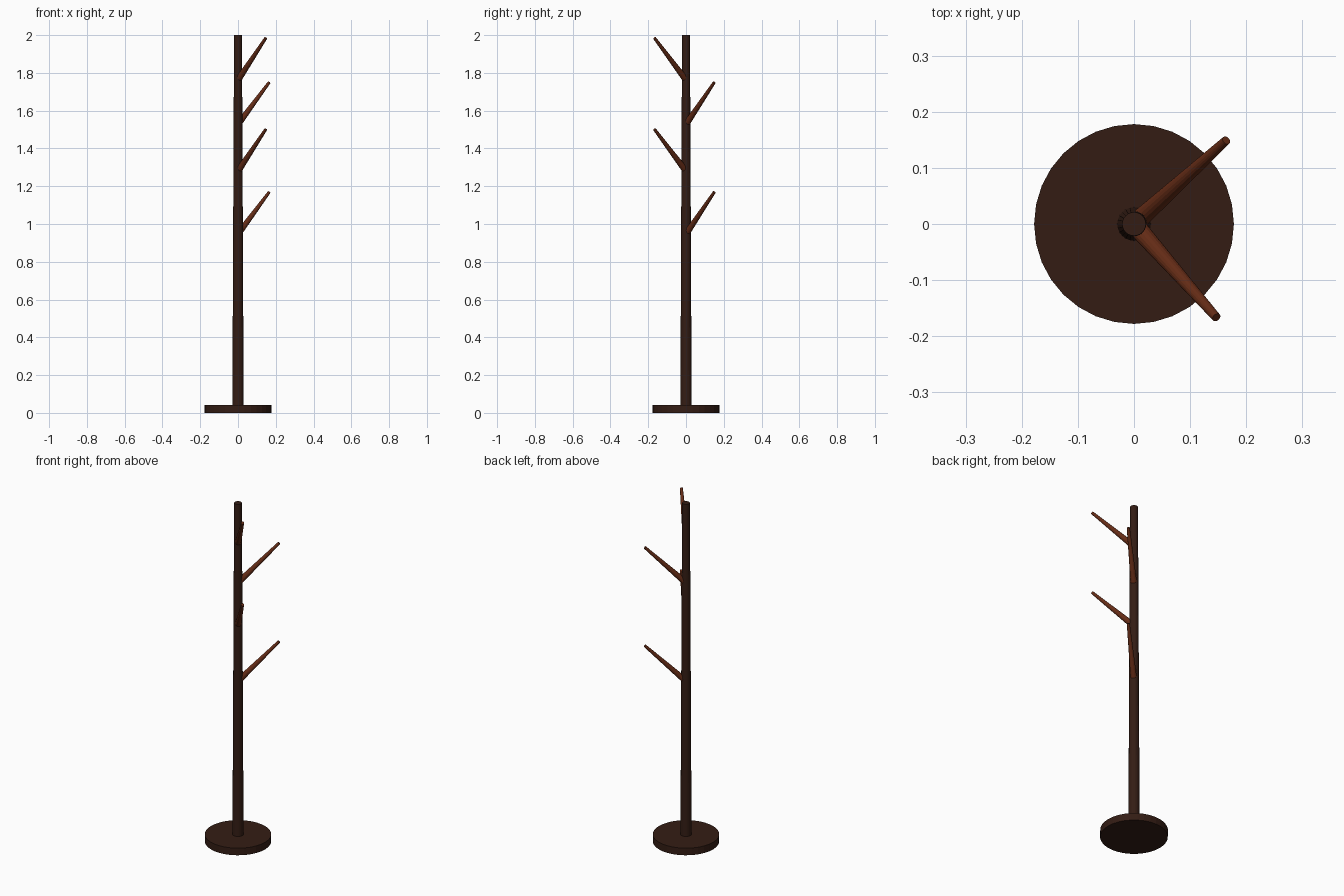
import bpy
import math
from mathutils import Vector

if "Cube" in bpy.data.objects:
    bpy.data.objects.remove(bpy.data.objects["Cube"])


def material(name, rgb):
    m = bpy.data.materials.new(name)
    m.diffuse_color = (*rgb, 1.0)
    m.use_nodes = True
    m.node_tree.nodes["Principled BSDF"].inputs["Base Color"].default_value = m.diffuse_color
    return m


dark_wood = material("dark_wood", (0.034, 0.012, 0.007))
red_wood = material("red_wood", (0.13, 0.025, 0.008))


def rod(name, start, end, r_start, r_end, sides, mat):
    """Tapered cylinder running from start to end."""
    start, end = Vector(start), Vector(end)
    axis = end - start
    bpy.ops.mesh.primitive_cone_add(
        vertices=sides, radius1=r_start, radius2=r_end, depth=axis.length,
        location=(start + end) / 2,
        rotation=axis.to_track_quat('Z', 'Y').to_euler())
    obj = bpy.context.object
    obj.name = name
    obj.data.materials.append(mat)
    return obj


# Round foot and gently tapering pole
rod("base", (0, 0, 0), (0, 0, 0.042), 0.178, 0.178, 32, dark_wood)
rod("pole", (0, 0, 0.03), (0, 0, 2.0), 0.030, 0.021, 24, dark_wood)

# Four hooks rising at 45 degrees, alternating between two directions
for i, (z, angle) in enumerate([(0.953, 42.2), (1.286, -48.6),
                                (1.534, 42.2), (1.769, -48.6)]):
    a = math.radians(angle)
    out = Vector((math.cos(a), math.sin(a), 0))
    rod(f"hook_{i + 1}", out * 0.007 + Vector((0, 0, z)),
        out * 0.222 + Vector((0, 0, z + 0.215)), 0.017, 0.008, 16, red_wood)
